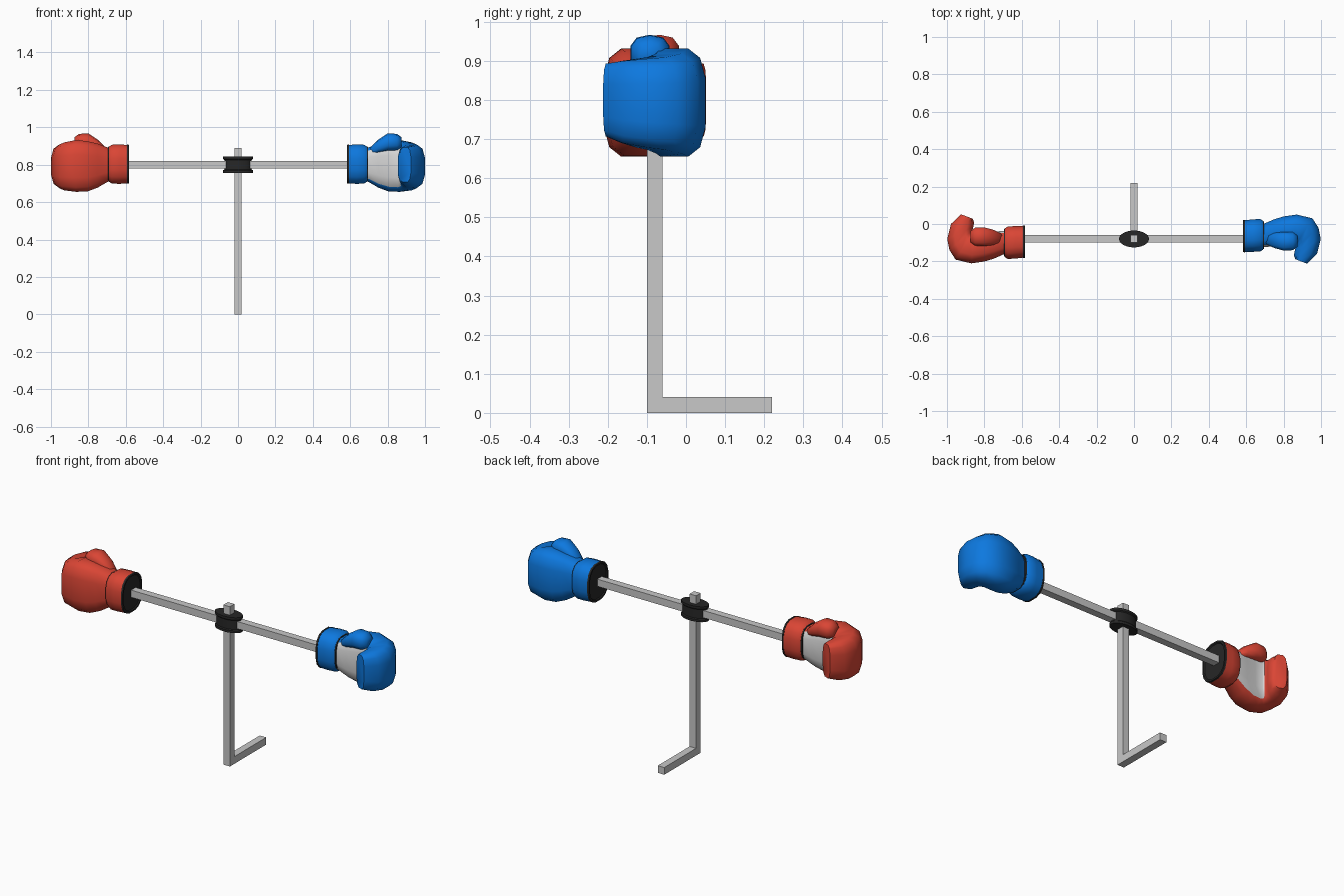
import bpy, bmesh, math
from mathutils import Vector

if "Cube" in bpy.data.objects:
    bpy.data.objects.remove(bpy.data.objects["Cube"])

PIVOT_Y = -0.08


def material(name, rgb):
    m = bpy.data.materials.new(name)
    m.diffuse_color = (*rgb, 1)
    m.use_nodes = True
    m.node_tree.nodes["Principled BSDF"].inputs["Base Color"].default_value = m.diffuse_color
    return m


GREY = material("metal grey", (0.58, 0.58, 0.58))
BLACK = material("black", (0.02, 0.02, 0.02))
PALM = material("palm light grey", (0.68, 0.68, 0.68))
RED = material("red", (0.70, 0.06, 0.035))
BLUE = material("blue", (0.004, 0.19, 0.74))


def finish(name, bm, mats, smooth=None):
    bmesh.ops.recalc_face_normals(bm, faces=bm.faces)
    me = bpy.data.meshes.new(name)
    bm.to_mesh(me)
    bm.free()
    ob = bpy.data.objects.new(name, me)
    bpy.context.collection.objects.link(ob)
    for m in mats:
        me.materials.append(m)
    if smooth:
        bpy.ops.object.select_all(action='DESELECT')
        ob.select_set(True)
        bpy.context.view_layer.objects.active = ob
        bpy.ops.object.shade_smooth_by_angle(angle=math.radians(smooth))
    return ob


def box(name, lo, hi, mat):
    bm = bmesh.new()
    bmesh.ops.create_cube(bm, size=1)
    for v in bm.verts:
        v.co = [l + (c + 0.5) * (h - l) for c, l, h in zip(v.co, lo, hi)]
    return finish(name, bm, [mat])


def ring(c, u, w, n=12, power=1.0):
    """Superellipse ring around c with half axes u and w."""
    pts = []
    for i in range(n):
        a = math.tau * (i + 0.5) / n
        co, si = math.cos(a), math.sin(a)
        pts.append(c + u * math.copysign(abs(co) ** power, co)
                   + w * math.copysign(abs(si) ** power, si))
    return pts


def loft(name, rings, mats, flip=False, rule=None, smooth=40):
    """Skin the rings; flip turns the part half a turn round the post."""
    bm = bmesh.new()
    rows = []
    for r in rings:
        rows.append([bm.verts.new((-p.x, 2 * PIVOT_Y - p.y, p.z) if flip else p) for p in r])
    n = len(rows[0])
    for s in range(len(rows) - 1):
        for i in range(n):
            j = (i + 1) % n
            f = bm.faces.new((rows[s][i], rows[s][j], rows[s + 1][j], rows[s + 1][i]))
            if rule:
                f.material_index = rule(s, i)
    bm.faces.new(rows[0])
    bm.faces.new(rows[-1])
    return finish(name, bm, mats, smooth)


def x_ring(x, y, z, ry, rz, n=12, power=1.0):
    return ring(Vector((x, y, z)), Vector((0, ry, 0)), Vector((0, 0, rz)), n, power)


# Stand: post, foot and cross bar
box("post", (-0.02, -0.10, 0), (0.02, -0.06, 0.89), GREY)
box("foot", (-0.02, -0.06, 0), (0.02, 0.22, 0.04), GREY)
box("cross_bar", (-0.61, -0.10, 0.78), (0.61, -0.06, 0.82), GREY)

# Oval hub with slightly flared rims
hub = [(0.757, 0.08, 0.045), (0.770, 0.08, 0.045), (0.775, 0.073, 0.041),
       (0.825, 0.073, 0.041), (0.830, 0.08, 0.045), (0.843, 0.08, 0.045)]
loft("hub", [ring(Vector((0, PIVOT_Y, z)), Vector((rx, 0, 0)), Vector((0, ry, 0)), 32)
             for z, rx, ry in hub], [BLACK], smooth=30)

# Curled hand stations: outer x, y, inner x, y, bottom z, top z
HAND = [(0.675, 0.000, 0.675, -0.125, 0.715, 0.885),
        (0.70, 0.005, 0.70, -0.125, 0.705, 0.895),
        (0.75, 0.027, 0.75, -0.120, 0.675, 0.915),
        (0.80, 0.042, 0.81, -0.112, 0.655, 0.928),
        (0.87, 0.052, 0.855, -0.112, 0.652, 0.935),
        (0.955, 0.032, 0.862, -0.118, 0.660, 0.922),
        (0.988, -0.02, 0.862, -0.130, 0.670, 0.912),
        (1.000, -0.08, 0.858, -0.145, 0.676, 0.908),
        (0.980, -0.16, 0.853, -0.168, 0.688, 0.902),
        (0.925, -0.212, 0.862, -0.188, 0.705, 0.895)]
# Thumb stations: x, y, z, half width, half height
THUMB = [(0.70, -0.080, 0.865, 0.025, 0.020),
         (0.75, -0.088, 0.898, 0.042, 0.036),
         (0.80, -0.092, 0.920, 0.052, 0.047),
         (0.85, -0.092, 0.920, 0.050, 0.045),
         (0.875, -0.092, 0.918, 0.030, 0.028)]


def glove(prefix, mat, flip):
    rings = []
    for ox, oy, ix, iy, z0, z1 in HAND:
        o, i = Vector((ox, oy, 0)), Vector((ix, iy, 0))
        c = (o + i) / 2 + Vector((0, 0, (z0 + z1) / 2))
        rings.append(ring(c, (o - i) / 2, Vector((0, 0, (z1 - z0) / 2)), power=0.62))
    # Inner faces before the fingers form the pale palm
    loft(prefix + "_hand", rings, [mat, PALM], flip,
         lambda s, i: 1 if s < 5 and i in (4, 5, 6) else 0, smooth=50)
    loft(prefix + "_thumb", [x_ring(*t, n=10, power=0.8) for t in THUMB], [mat], flip, smooth=60)
    # Cuff with a black seam at the wrist and a black lined opening
    cuff = [(0.59, -0.065, 0.086, 0.104), (0.635, -0.062, 0.088, 0.107),
            (0.675, -0.06, 0.088, 0.105), (0.69, -0.06, 0.078, 0.095)]
    loft(prefix + "_cuff", [x_ring(x, y, 0.803, a, b, 16, 0.75) for x, y, a, b in cuff],
         [mat], flip)
    seam = [(0.685, 0.079, 0.096), (0.695, 0.074, 0.094)]
    loft(prefix + "_wrist_seam", [x_ring(x, -0.06, 0.803, a, b, 16, 0.75) for x, a, b in seam],
         [BLACK], flip)
    lining = [(0.594, 0.088, 0.106), (0.584, 0.087, 0.105), (0.584, 0.078, 0.096),
              (0.589, 0.074, 0.092)]
    loft(prefix + "_cuff_opening",
         [x_ring(x, -0.065, 0.803, a, b, 16, 0.75) for x, a, b in lining], [BLACK], flip)


glove("blue", BLUE, False)
glove("red", RED, True)
